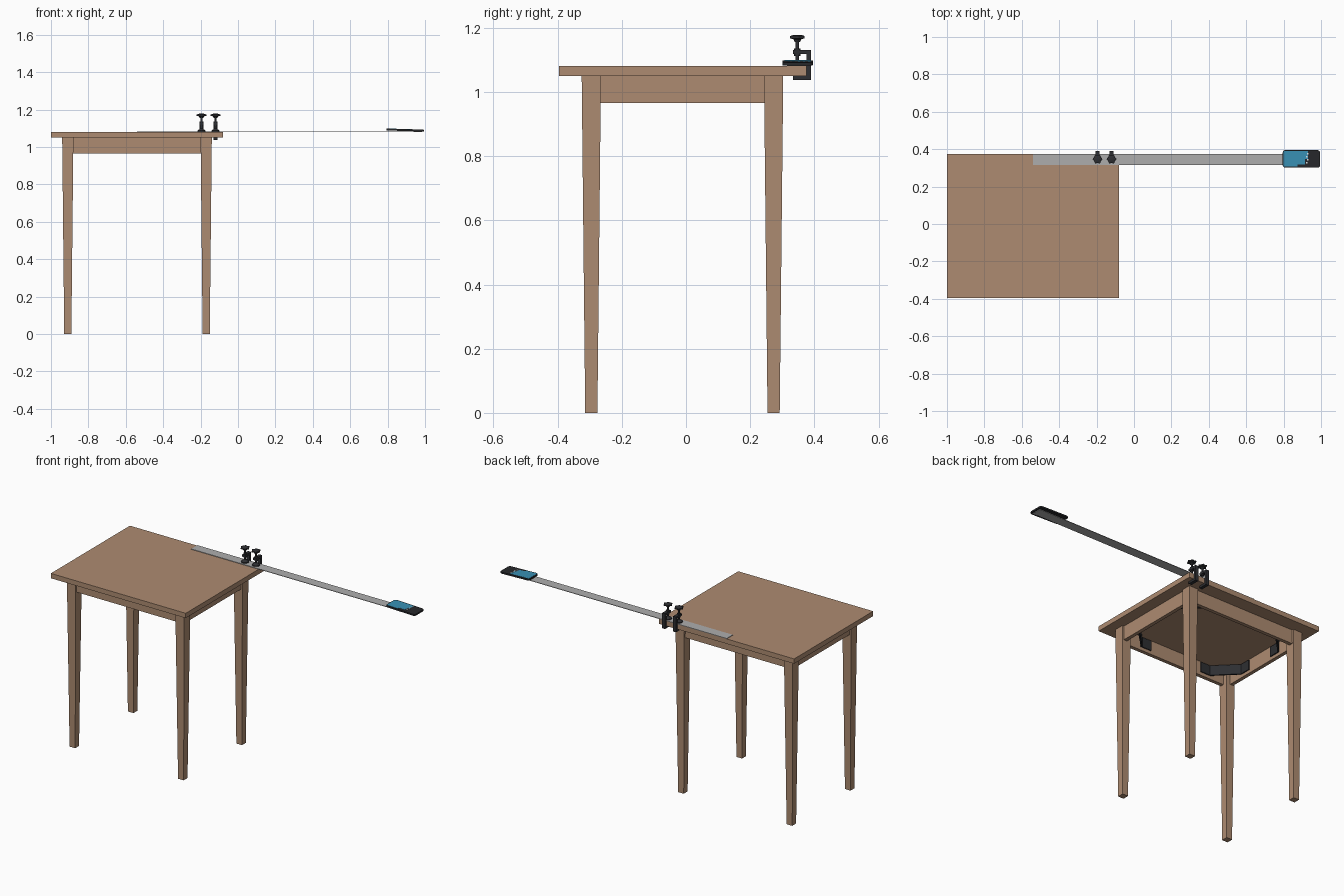
import bpy, bmesh, math
from mathutils import Matrix, Vector

cube = bpy.data.objects.get("Cube")
if cube:
    bpy.data.objects.remove(cube, do_unlink=True)


def material(name, rgb):
    m = bpy.data.materials.new(name)
    m.use_nodes = True
    m.diffuse_color = (*rgb, 1)
    bsdf = next(n for n in m.node_tree.nodes if n.type == 'BSDF_PRINCIPLED')
    bsdf.inputs["Base Color"].default_value = (*rgb, 1)
    return m


WOOD = material("warm wood", (0.42, 0.26, 0.165))
STEEL = material("ruler grey", (0.42, 0.42, 0.42))
IRON = material("dark iron", (0.027, 0.028, 0.032))
BLACK = material("case black", (0.02, 0.021, 0.024))
BLUE = material("screen blue", (0.04, 0.28, 0.46))
WHITE = material("icon white", (0.75, 0.78, 0.8))


def finish(name, bm, mat):
    bmesh.ops.recalc_face_normals(bm, faces=bm.faces)
    mesh = bpy.data.meshes.new(name)
    bm.to_mesh(mesh)
    bm.free()
    mesh.materials.append(mat)
    ob = bpy.data.objects.new(name, mesh)
    bpy.context.collection.objects.link(ob)
    return ob


def box(name, lo, hi, mat):
    lo, hi = Vector(lo), Vector(hi)
    bm = bmesh.new()
    bmesh.ops.create_cube(bm, size=1)
    bmesh.ops.scale(bm, vec=hi - lo, verts=bm.verts)
    bmesh.ops.translate(bm, vec=(lo + hi) / 2, verts=bm.verts)
    return finish(name, bm, mat)


def prism(name, points, depth, mat):
    """Extrude a flat outline along its own normal."""
    bm = bmesh.new()
    face = bm.faces.new([bm.verts.new(p) for p in points])
    ext = bmesh.ops.extrude_face_region(bm, geom=[face])
    verts = [v for v in ext["geom"] if isinstance(v, bmesh.types.BMVert)]
    bmesh.ops.translate(bm, vec=depth, verts=verts)
    return finish(name, bm, mat)


def lathe(name, centre, profile, mat, sides=16):
    """Spin (radius, z) points about a vertical axis."""
    bm = bmesh.new()
    x, y = centre
    rings = []
    for r, z in profile:
        rings.append([bm.verts.new((x + r * math.cos(a), y + r * math.sin(a), z))
                      for a in (math.tau * i / sides for i in range(sides))])
    for a, b in zip(rings, rings[1:]):
        for i in range(sides):
            j = (i + 1) % sides
            bm.faces.new((a[i], a[j], b[j], b[i]))
    bm.faces.new(rings[0])
    bm.faces.new(rings[-1])
    ob = finish(name, bm, mat)
    for o in bpy.context.selected_objects:
        o.select_set(False)
    ob.select_set(True)
    bpy.context.view_layer.objects.active = ob
    bpy.ops.object.shade_smooth_by_angle(angle=math.radians(35))
    return ob


# Table: top, tapered legs, aprons
CX, CY, LX, LY = -0.54, -0.011, 0.37, 0.284   # frame centre and leg offsets
TOP, UNDER, RAIL = 1.08, 1.05, 0.965
box("table_top", (-1, -0.395, UNDER), (-0.08, 0.375, TOP), WOOD)

for sx in (-1, 1):
    for sy in (-1, 1):
        corner = ("left" if sx > 0 else "right") + ("_back" if sy > 0 else "_front")
        bm = bmesh.new()
        bmesh.ops.create_cube(bm, size=1)
        for v in bm.verts:
            w = 0.06 if v.co.z > 0 else 0.038
            v.co = (CX + sx * LX + v.co.x * w, CY + sy * LY + v.co.y * w,
                    UNDER if v.co.z > 0 else 0)
        finish("leg_" + corner, bm, WOOD)

        # Corner bracket: diagonal plate with a flange on each apron
        ix, iy = CX + sx * (LX - 0.003), CY + sy * (LY - 0.003)
        a, b, t = 0.12, 0.19, 0.006
        outline = [(0, b), (0, a), (a, 0), (b, 0), (b, t), (a + t, t), (t, a + t), (t, b)]
        prism("bracket_" + corner,
              [(ix - sx * p, iy - sy * q, 0.985) for p, q in outline],
              (0, 0, 0.06), IRON)

for s, side in ((-1, "front"), (1, "back")):
    y = CY + s * (LY + 0.008)
    box("apron_" + side, (CX - LX, y - 0.011, RAIL), (CX + LX, y + 0.011, UNDER), WOOD)
for s, side in ((-1, "right"), (1, "left")):
    x = CX + s * (LX + 0.008)
    box("apron_" + side, (x - 0.011, CY - LY, RAIL), (x + 0.011, CY + LY, UNDER), WOOD)

# Flat ruler lying over the back edge
box("ruler", (-0.54, 0.315, TOP), (0.985, 0.375, TOP + 0.003), STEEL)

# Two screw clamps
SY = 0.347
for n, x in enumerate((-0.195, -0.12), 1):
    tag = f"clamp_{n}_"
    frame = [(0.333, 1.037), (0.39, 1.037), (0.39, 1.131), (0.333, 1.131),
             (0.333, 1.118), (0.376, 1.118), (0.376, UNDER), (0.333, UNDER)]
    prism(tag + "frame", [(x - 0.01, y, z) for y, z in frame], (0.02, 0, 0), IRON)
    lathe(tag + "foot", (x, SY),
          [(0.022, 1.083), (0.022, 1.088), (0.01, 1.096), (0.006, 1.1)], IRON)
    lathe(tag + "screw", (x, SY), [(0.0055, 1.09), (0.0055, 1.168)], IRON, 12)
    lathe(tag + "collar", (x, SY), [(0.01, 1.112), (0.01, 1.136)], IRON)
    # Lobed knob
    knob = lathe(tag + "knob", (x, SY),
                 [(0.008, 1.155), (0.012, 1.164), (0.023, 1.167), (0.023, 1.174),
                  (0.012, 1.178)], IRON, 24)
    for i, v in enumerate(knob.data.vertices):
        k = 1 + 0.15 * math.cos(6 * math.tau * (i % 24) / 24)
        v.co.x = x + (v.co.x - x) * k
        v.co.y = SY + (v.co.y - SY) * k

# Handheld device on the free end, tilted slightly
place = Matrix.Translation((0.895, 0.348, 1.0905)) @ Matrix.Rotation(0.03, 4, 'Y')
HX, HY, HZ, R = 0.1, 0.047, 0.0048, 0.014
rim = []
for q, (sx, sy) in enumerate(((1, 1), (-1, 1), (-1, -1), (1, -1))):
    for i in range(5):
        a = math.pi / 2 * (q + i / 4)
        rim.append((sx * (HX - R) + R * math.cos(a), sy * (HY - R) + R * math.sin(a), -HZ))
parts = [prism("device_case", rim, (0, 0, 2 * HZ), BLACK)]
screen = [(-0.096, -0.041), (-0.02, -0.041), (-0.02, -0.03), (0.02, -0.03),
          (0.02, 0), (0.034, 0), (0.034, 0.041), (-0.096, 0.041)]
parts.append(prism("device_screen", [(x, y, HZ) for x, y in screen], (0, 0, 0.001), BLUE))
for i in range(4):
    y = -0.024 + 0.016 * i
    x = 0.024 + 0.005 * (i % 2)
    parts.append(box(f"screen_mark_{i + 1}", (x, y, HZ), (x + 0.008, y + 0.007, HZ + 0.0015), WHITE))
for p in parts:
    p.matrix_world = place
